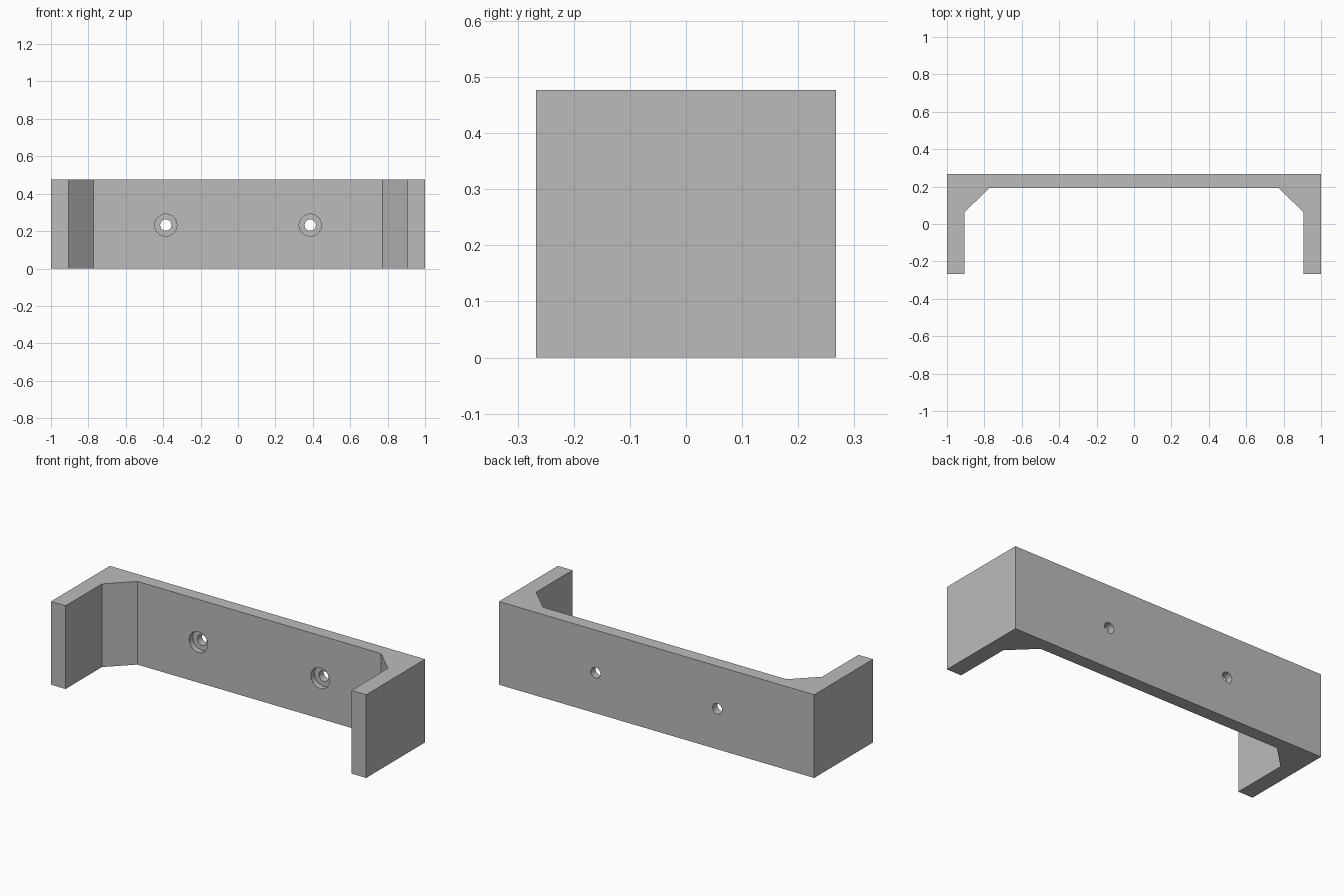
import bpy
import bmesh
from math import pi
from mathutils import Matrix

cube = bpy.data.objects.get("Cube")
if cube:
    bpy.data.objects.remove(cube)

HEIGHT = 0.477
BACK, FRONT, WALL = 0.267, -0.267, 0.193
HOLE_X, HOLE_Z = 0.386, 0.232

grey = bpy.data.materials.new("mid_grey")
grey.use_nodes = True
colour = (0.5, 0.5, 0.5, 1)
grey.diffuse_color = colour
grey.node_tree.nodes["Principled BSDF"].inputs["Base Color"].default_value = colour


def make_object(name, bm):
    bmesh.ops.recalc_face_normals(bm, faces=bm.faces)
    mesh = bpy.data.meshes.new(name)
    bm.to_mesh(mesh)
    bm.free()
    mesh.materials.append(grey)
    obj = bpy.data.objects.new(name, mesh)
    bpy.context.collection.objects.link(obj)
    return obj


def drill(name, radius, y0, y1):
    """Pair of mirrored cylinders along y, used as a cutter."""
    bm = bmesh.new()
    for side in (-1, 1):
        place = Matrix.Translation((side * HOLE_X, (y0 + y1) / 2, HOLE_Z))
        bmesh.ops.create_cone(bm, cap_ends=True, segments=40, radius1=radius,
                              radius2=radius, depth=y1 - y0,
                              matrix=place @ Matrix.Rotation(pi / 2, 4, "X"))
    obj = make_object(name, bm)
    obj.hide_render = True
    return obj


# Bracket: half outline mirrored across x, extruded upwards
half = [(1, BACK), (1, FRONT), (0.907, FRONT), (0.907, 0.062), (0.773, WALL)]
outline = half + [(-x, y) for x, y in reversed(half)]
bm = bmesh.new()
base = bm.faces.new([bm.verts.new((x, y, 0)) for x, y in outline])
top = bmesh.ops.extrude_face_region(bm, geom=[base])["geom"]
bmesh.ops.translate(bm, vec=(0, 0, HEIGHT),
                    verts=[v for v in top if isinstance(v, bmesh.types.BMVert)])
bracket = make_object("wall_bracket", bm)

# Screw holes with counterbored fronts
cutters = [drill("screw_hole_cutter", 0.03, WALL - 0.1, BACK + 0.1),
           drill("counterbore_cutter", 0.059, WALL - 0.1, WALL + 0.032)]
for cutter in cutters:
    cut = bracket.modifiers.new(cutter.name, "BOOLEAN")
    cut.operation = "DIFFERENCE"
    cut.solver = "EXACT"
    cut.object = cutter

# Apply the cuts and remove the cutters
bpy.context.view_layer.objects.active = bracket
bracket.select_set(True)
for cutter in cutters:
    bpy.ops.object.modifier_apply(modifier=cutter.name)
    bpy.data.objects.remove(cutter)
bpy.ops.object.shade_smooth_by_angle(angle=pi / 6)
